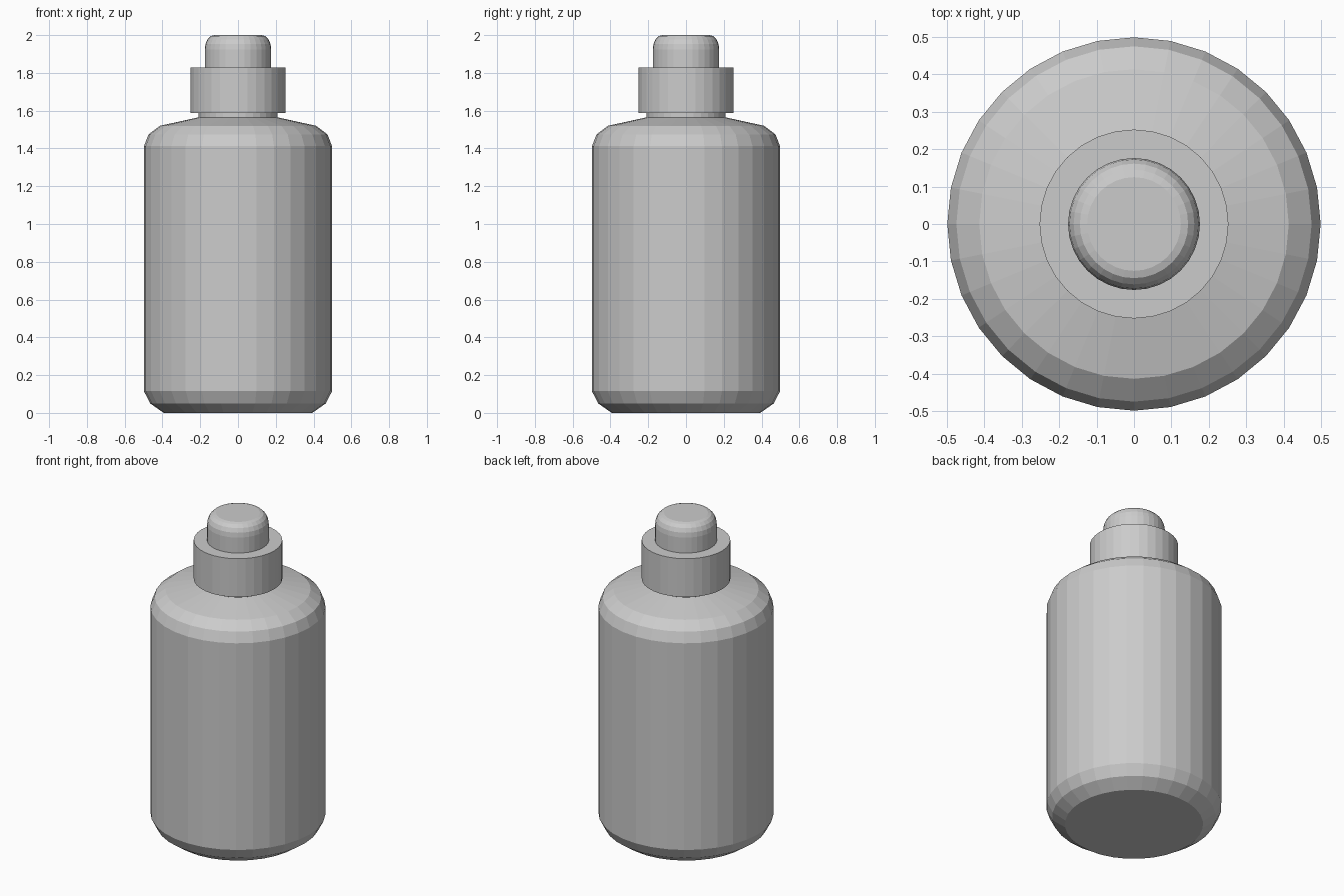
import bpy, bmesh
from math import sin, cos, pi

if "Cube" in bpy.data.objects:
    bpy.data.objects.remove(bpy.data.objects["Cube"])

SIDES = 32


def lathe(name, profile):
    """Closed, flat-shaded turned part from (radius, height) points, bottom to top."""
    bm = bmesh.new()
    rings = [[bm.verts.new((r * cos(2 * pi * i / SIDES), r * sin(2 * pi * i / SIDES), z))
              for i in range(SIDES)] for r, z in profile]
    for low, high in zip(rings, rings[1:]):
        for i in range(SIDES):
            j = (i + 1) % SIDES
            bm.faces.new((low[i], low[j], high[j], high[i]))
    bm.faces.new(rings[0][::-1])
    bm.faces.new(rings[-1])
    mesh = bpy.data.meshes.new(name)
    bm.to_mesh(mesh)
    bm.free()
    obj = bpy.data.objects.new(name, mesh)
    bpy.context.collection.objects.link(obj)
    return obj


# Bottle with rounded base, shoulder and short neck
lathe("bottle_body", [(0.393, 0), (0.465, 0.05), (0.498, 0.115), (0.498, 1.412),
                      (0.474, 1.474), (0.413, 1.52), (0.208, 1.565), (0.208, 1.60)])

# Collar of the cap
lathe("cap_collar", [(0.252, 1.587), (0.252, 1.828)])

# Domed tip, its rim rounded by a quarter ellipse
rim = [(0.125 + 0.051 * cos(a), 1.925 + 0.075 * sin(a))
       for a in (pi / 2 * k / 4 for k in range(5))]
lathe("cap_tip", [(0.176, 1.82)] + rim)
